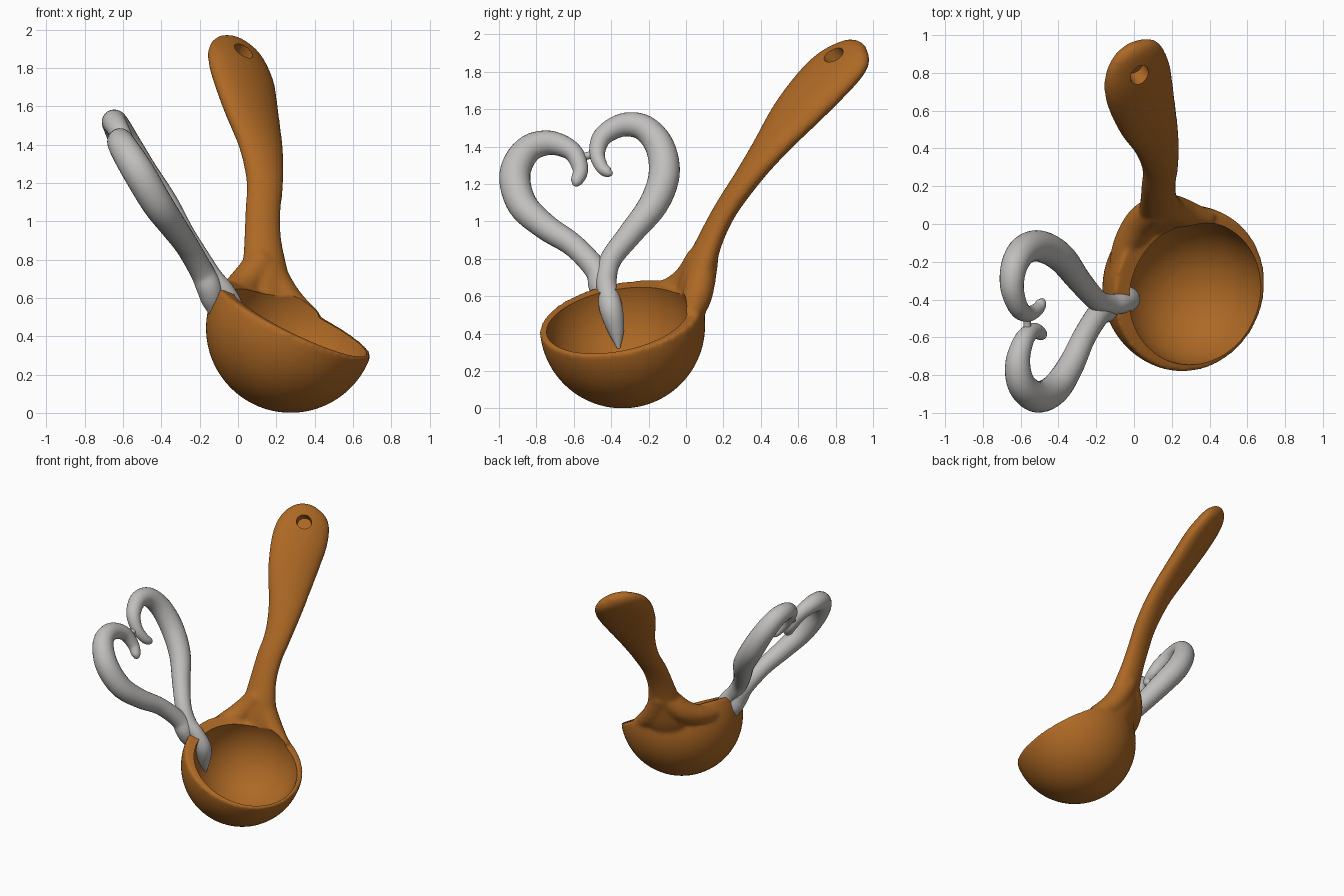
import bpy, bmesh, math
from mathutils import Vector, Matrix

if "Cube" in bpy.data.objects:
    bpy.data.objects.remove(bpy.data.objects["Cube"])


def material(name, rgb):
    m = bpy.data.materials.new(name)
    m.diffuse_color = (*rgb, 1)
    m.use_nodes = True
    m.node_tree.nodes["Principled BSDF"].inputs["Base Color"].default_value = m.diffuse_color
    return m


wood = material("warm brown", (0.42, 0.14, 0.018))
metal = material("light grey", (0.53, 0.52, 0.51))


def spline(rows, steps):
    """Catmull-Rom interpolation of equal-length rows of numbers."""
    out, n = [], len(rows)
    for i in range(n - 1):
        p = [rows[max(0, min(n - 1, i + k))] for k in (-1, 0, 1, 2)]
        for s in range(steps):
            t = s / steps
            out.append([0.5 * (2 * b + (c - a) * t + (2 * a - 5 * b + 4 * c - d) * t * t
                               + (3 * b - a - 3 * c + d) * t ** 3) for a, b, c, d in zip(*p)])
    out.append(list(rows[-1]))
    return out


def loft(bm, rows, side, steps=6, sides=24):
    """Sweep an ellipse through rows (x, y, z, half width, half thickness, k)."""
    pts = spline(rows, steps)
    rings = []
    for i, r in enumerate(pts):
        a, b = pts[max(0, i - 1)], pts[min(len(pts) - 1, i + 1)]
        d = (Vector(b[:3]) - Vector(a[:3])).normalized()
        w = side(r[5])
        w = (w - d * w.dot(d)).normalized()
        n = d.cross(w)
        ring = []
        for j in range(sides):
            q = 2 * math.pi * j / sides
            ring.append(bm.verts.new(Vector(r[:3]) + w * r[3] * math.cos(q) + n * r[4] * math.sin(q)))
        rings.append(ring)
    for p, q in zip(rings, rings[1:]):
        for j in range(sides):
            k = (j + 1) % sides
            bm.faces.new((p[j], p[k], q[k], q[j]))
    bm.faces.new(rings[0][::-1])
    bm.faces.new(rings[-1])


def finish(bm, name, mat):
    bmesh.ops.recalc_face_normals(bm, faces=bm.faces[:])
    me = bpy.data.meshes.new(name)
    bm.to_mesh(me)
    bm.free()
    me.materials.append(mat)
    ob = bpy.data.objects.new(name, me)
    bpy.context.collection.objects.link(ob)
    return ob


def tube(rows):
    return [(x, y, z, r, r, 0) for x, y, z, r in rows]


# Ladle bowl: solid ball cut off by the tilted rim plane
rim_n = Vector((0.426, -0.173, 0.888)).normalized()
centre = Vector((0.275, -0.34, 0.443))
bm = bmesh.new()
bmesh.ops.create_uvsphere(bm, u_segments=64, v_segments=32, radius=0.443,
                          matrix=Matrix.Translation(centre))
cut = bmesh.ops.bisect_plane(bm, geom=bm.verts[:] + bm.edges[:] + bm.faces[:],
                             plane_co=centre + rim_n * 0.05, plane_no=rim_n, clear_outer=True)
bmesh.ops.edgeloop_fill(bm, edges=[e for e in cut["geom_cut"] if isinstance(e, bmesh.types.BMEdge)])

# Handle: narrow neck opening into a twisted paddle
handle = [
    (.17, -.02, .42, .12, .06, .3), (.15, .03, .58, .16, .08, .3),
    (.14, .07, .74, .125, .08, .25), (.13, .13, .9, .1, .065, .2),
    (.13, .205, 1.05, .095, .06, .2), (.14, .305, 1.2, .1, .063, .25),
    (.12, .435, 1.38, .13, .068, .4), (.065, .59, 1.58, .18, .078, .5),
    (.02, .75, 1.76, .205, .08, .5), (0, .86, 1.86, .18, .07, .5),
    (-.01, .92, 1.92, .12, .05, .5), (-.015, .95, 1.945, .03, .02, .5)]
loft(bm, handle, lambda k: Vector((1, k, -k)))

# Flares that run from the neck along both sides of the rim
loft(bm, tube([(-.09, -.4, .55, .04), (-.06, -.16, .6, .065), (.03, 0, .67, .085),
               (.13, .08, .8, .08)]), lambda k: Vector((1, -1, 0)))
loft(bm, tube([(.14, .1, .8, .075), (.25, .06, .6, .08), (.4, .02, .48, .05)]),
     lambda k: Vector((0, 1, 0.1)))
ladle = finish(bm, "ladle", wood)

# Cutters: bowl cavity and blind hanging hole
bm = bmesh.new()
bmesh.ops.create_uvsphere(bm, u_segments=72, v_segments=36, radius=0.385,
                          matrix=Matrix.Translation((.322, -.366, .468)))
cavity = finish(bm, "cavity_cutter", wood)
bm = bmesh.new()
hole_n = Vector((.4, -.62, .67))
bmesh.ops.create_cone(bm, cap_ends=True, segments=32, radius1=.05, radius2=.06, depth=.15,
                      matrix=Matrix.Translation((.03, .79, 1.89))
                      @ hole_n.to_track_quat('Z', 'Y').to_matrix().to_4x4())
hole = finish(bm, "hole_cutter", wood)

# Blend the solid parts, then carve
rm = ladle.modifiers.new("blend", 'REMESH')
rm.mode = 'VOXEL'
rm.voxel_size = 0.012
sm = ladle.modifiers.new("soften", 'SMOOTH')
sm.factor = 0.5
sm.iterations = 12
for c in (cavity, hole):
    c.hide_render = True
    b = ladle.modifiers.new("carve", 'BOOLEAN')
    b.operation = 'DIFFERENCE'
    b.solver = 'EXACT'
    b.object = c
dg = bpy.context.evaluated_depsgraph_get()
baked = bpy.data.meshes.new_from_object(ladle.evaluated_get(dg))
ladle.modifiers.clear()
ladle.data = baked
baked.materials.clear()
baked.materials.append(wood)
for p in baked.polygons:
    p.material_index = 0
for c in (cavity, hole):
    bpy.data.objects.remove(c)

# Heart: two curled tubes clipped over the rim, one outside and one inside
outer = [(-.135, -.42, .5, .008), (-.135, -.43, .57, .05), (-.15, -.455, .65, .065),
         (-.19, -.48, .74, .062), (-.265, -.6, .87, .062), (-.335, -.75, .97, .07),
         (-.42, -.875, 1.09, .08), (-.515, -.915, 1.25, .083), (-.595, -.85, 1.38, .075),
         (-.615, -.73, 1.42, .065), (-.58, -.61, 1.375, .052), (-.53, -.565, 1.28, .042),
         (-.49, -.585, 1.215, .032), (-.485, -.597, 1.19, .01)]
inner = [(-.035, -.36, .32, .008), (-.035, -.375, .42, .045), (-.03, -.4, .53, .062),
         (-.07, -.42, .63, .055), (-.13, -.425, .7, .055), (-.2, -.4, .8, .058),
         (-.29, -.3, .93, .065), (-.39, -.175, 1.09, .078), (-.5, -.117, 1.25, .083),
         (-.585, -.14, 1.4, .078), (-.635, -.225, 1.5, .07), (-.645, -.34, 1.515, .062),
         (-.61, -.445, 1.455, .052), (-.56, -.475, 1.365, .042), (-.51, -.45, 1.29, .034),
         (-.49, -.415, 1.262, .027), (-.485, -.393, 1.258, .008)]
bridge = [(-.565, -.575, 1.34, .025), (-.565, -.53, 1.35, .02), (-.565, -.47, 1.365, .025)]
plane = lambda k: Vector((.85, 0, .53))
objs = [ladle]
for name, rows in (("heart_outer_arm", outer), ("heart_inner_arm", inner), ("heart_bridge", bridge)):
    bm = bmesh.new()
    loft(bm, tube(rows), plane)
    objs.append(finish(bm, name, metal))

# Smooth shading, keeping the cut edges crisp
for o in objs:
    o.select_set(True)
bpy.context.view_layer.objects.active = ladle
bpy.ops.object.shade_smooth_by_angle(angle=math.radians(45))
